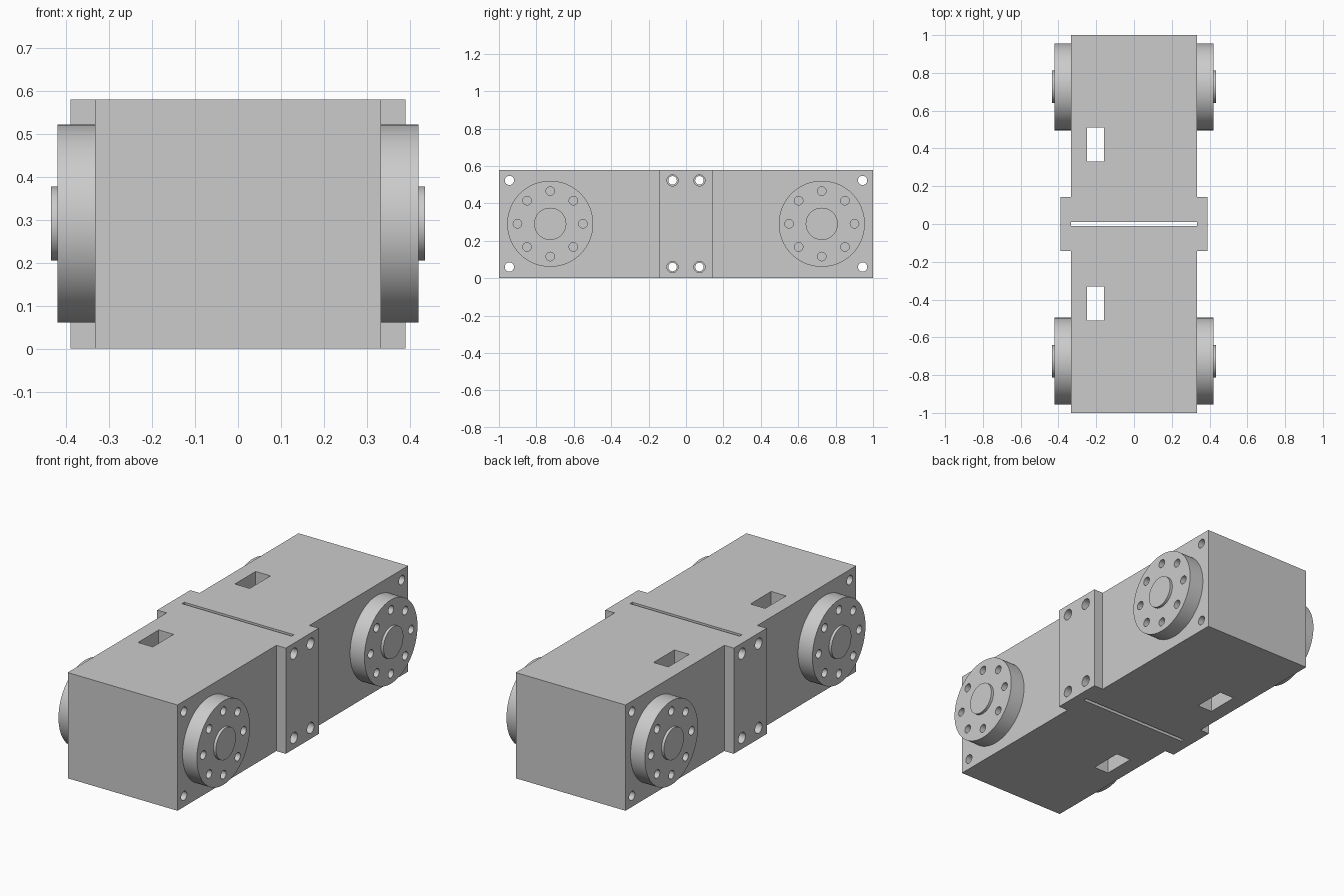
import bpy
from math import pi, sin, cos, radians

cube = bpy.data.objects.get("Cube")
if cube:
    bpy.data.objects.remove(cube, do_unlink=True)

HEIGHT, HALF_W, MID = 0.58, 0.333, 0.291
PLATE_X, DISC_X, HUB_X = 0.39, 0.42, 0.435
WHEEL_Y = 0.726

grey = bpy.data.materials.new("plain grey")
grey.use_nodes = True
colour = (0.6, 0.6, 0.6, 1)
grey.diffuse_color = colour
grey.node_tree.nodes["Principled BSDF"].inputs["Base Color"].default_value = colour


def box(name, lo, hi):
    centre = [(a + b) / 2 for a, b in zip(lo, hi)]
    bpy.ops.mesh.primitive_cube_add(size=1, location=centre)
    ob = bpy.context.object
    ob.name = name
    ob.scale = [b - a for a, b in zip(lo, hi)]
    bpy.ops.object.transform_apply(location=True, rotation=True, scale=True)
    ob.data.materials.append(grey)
    return ob


def rod(name, x0, x1, y, z, radius, sides=24):
    """Cylinder running along x."""
    bpy.ops.mesh.primitive_cylinder_add(
        vertices=sides, radius=radius, depth=abs(x1 - x0),
        location=((x0 + x1) / 2, y, z), rotation=(0, pi / 2, 0))
    ob = bpy.context.object
    ob.name = name
    bpy.ops.object.transform_apply(location=True, rotation=True, scale=True)
    ob.data.materials.append(grey)
    return ob


def select(ob):
    bpy.ops.object.select_all(action='DESELECT')
    ob.select_set(True)
    bpy.context.view_layer.objects.active = ob


def cut(ob, cutters):
    for c in cutters:
        c.hide_render = True
        mod = ob.modifiers.new("cut", 'BOOLEAN')
        mod.operation, mod.solver, mod.object = 'DIFFERENCE', 'EXACT', c
        select(ob)
        bpy.ops.object.modifier_apply(modifier=mod.name)
        bpy.data.objects.remove(c, do_unlink=True)


def smooth(ob):
    select(ob)
    bpy.ops.object.shade_smooth_by_angle(angle=radians(30))


bolt_heights = (0.06, 0.523)

for end, s in (("front", -1), ("back", 1)):
    # Body half with through pocket, corner bores and plate bores
    y0, y1 = sorted((s * 0.01, s))
    body = box(end + "_body", (-HALF_W, y0, 0), (HALF_W, y1, HEIGHT))
    p0, p1 = sorted((s * 0.33, s * 0.51))
    cutters = [box("pocket_cutter", (-0.25, p0, -0.1), (-0.16, p1, HEIGHT + 0.1))]
    for z in bolt_heights:
        cutters.append(rod("corner_cutter", -0.5, 0.5, s * 0.944, z, 0.025))
        cutters.append(rod("bore_cutter", -0.5, 0.5, s * 0.072, z, 0.023))
    cut(body, cutters)
    smooth(body)

    # Wheel discs with a ring of bolt holes, and raised hubs
    for side, d in (("left", 1), ("right", -1)):
        disc = rod(f"{end}_{side}_disc", d * HALF_W, d * DISC_X,
                   s * WHEEL_Y, MID, 0.23, 96)
        cut(disc, [rod("bolt_cutter", d * 0.3, d * 0.5,
                       s * WHEEL_Y + 0.175 * cos(i * pi / 4),
                       MID + 0.175 * sin(i * pi / 4), 0.023) for i in range(8)])
        smooth(disc)
        hub = rod(f"{end}_{side}_hub", d * (DISC_X - 0.01), d * HUB_X,
                  s * WHEEL_Y, MID, 0.086, 64)
        smooth(hub)

# Side plates bridging the two halves
for side, d in (("left", 1), ("right", -1)):
    x0, x1 = sorted((d * HALF_W, d * PLATE_X))
    plate = box(side + "_joining_plate", (x0, -0.143, 0), (x1, 0.143, HEIGHT))
    cut(plate, [rod("plate_cutter", d * 0.3, d * 0.5, y, z, 0.03)
                for y in (-0.072, 0.072) for z in bolt_heights])
    smooth(plate)
